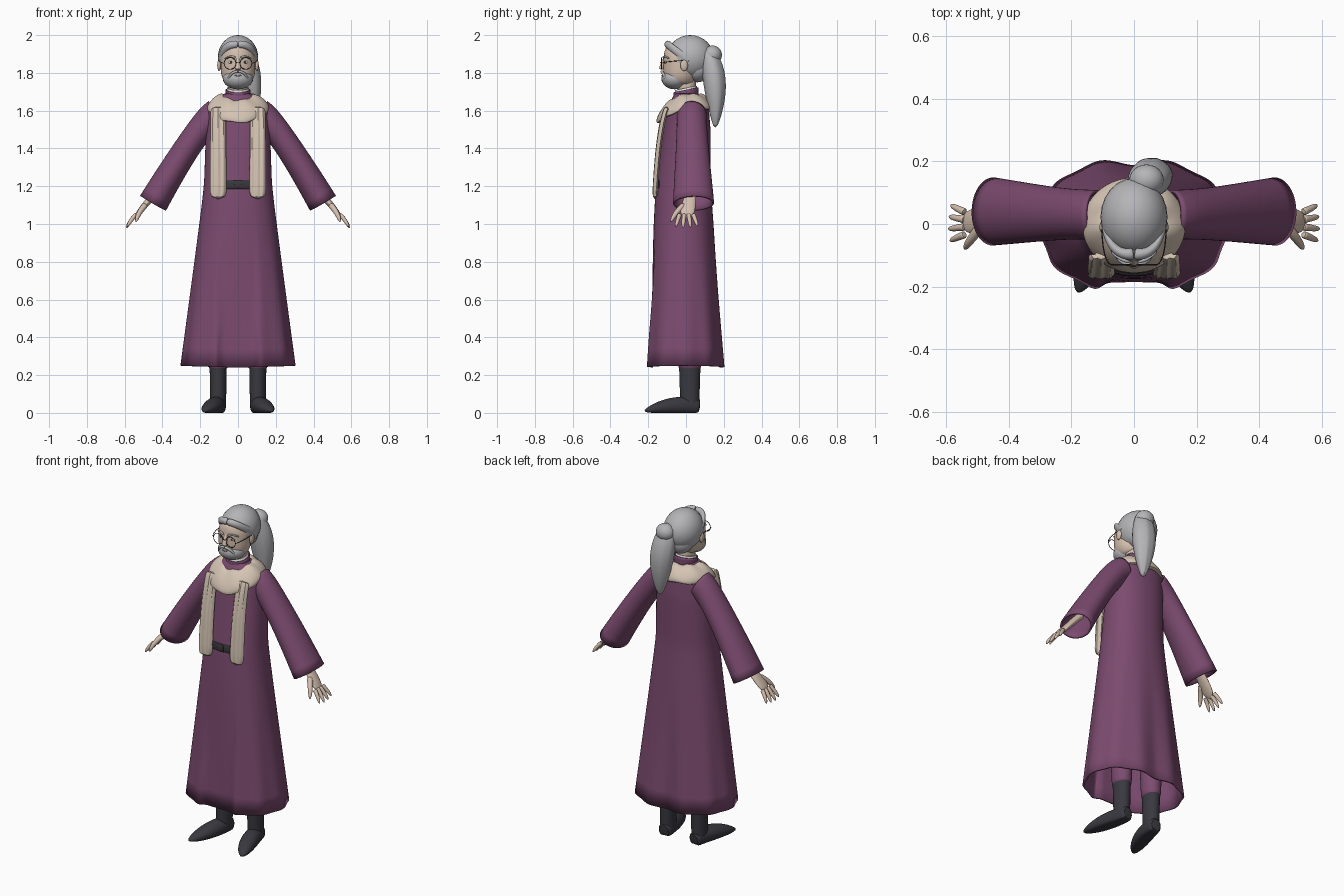
import bpy, bmesh
from math import sin, cos, pi, copysign, sqrt
from mathutils import Vector

if "Cube" in bpy.data.objects:
    bpy.data.objects.remove(bpy.data.objects["Cube"])

X, Y, Z = Vector((1, 0, 0)), Vector((0, 1, 0)), Vector((0, 0, 1))
parts = []


def material(name, red, green, blue):
    mat = bpy.data.materials.new(name)
    mat.use_nodes = True
    colour = (red, green, blue, 1)
    mat.diffuse_color = colour
    mat.node_tree.nodes["Principled BSDF"].inputs["Base Color"].default_value = colour
    return mat


robe_cloth = material("plum cloth", .2, .07, .16)
scarf_wool = material("cream wool", .66, .55, .45)
grey_hair = material("grey hair", .46, .46, .48)
skin = material("skin", .66, .52, .42)
leather = material("dark leather", .04, .04, .05)
metal = material("dark metal", .05, .04, .04)
off_white = material("off white", .75, .73, .7)
iris_brown = material("brown iris", .06, .04, .03)
lip_red = material("lip", .4, .23, .2)


def register(ob, name, mat):
    ob.name = name
    ob.data.materials.append(mat)
    parts.append(ob)


def loft(name, rings, mat, thickness=0, loop=False):
    """Skin point rings: closed solid, thick open shell or endless loop."""
    bm = bmesh.new()
    rows = [[bm.verts.new(point) for point in ring] for ring in rings]
    following = rows[1:] + rows[:1] if loop else rows[1:]
    for low, high in zip(rows, following):
        for i in range(len(low)):
            bm.faces.new((low[i - 1], low[i], high[i], high[i - 1]))
    if not (thickness or loop):
        bm.faces.new(rows[0])
        bm.faces.new(rows[-1])
    bmesh.ops.recalc_face_normals(bm, faces=bm.faces)
    mesh = bpy.data.meshes.new(name)
    bm.to_mesh(mesh)
    bm.free()
    ob = bpy.data.objects.new(name, mesh)
    bpy.context.collection.objects.link(ob)
    subdivision = ob.modifiers.new("smooth", "SUBSURF")
    subdivision.levels = subdivision.render_levels = 1
    if thickness:
        ob.modifiers.new("thickness", "SOLIDIFY").thickness = thickness
    register(ob, name, mat)


def section(z, half_width, front, back, sides=32, power=1):
    """Level oval ring reaching front and back by different depths."""
    ring = []
    for i in range(sides):
        angle = 2 * pi * i / sides
        x, y = (copysign(abs(t) ** power, t) for t in (cos(angle), sin(angle)))
        ring.append(Vector((half_width * x, (back - front) / 2 + y * (front + back) / 2, z)))
    return ring


def tube(name, path, wide, deep, mat, side=Y, flip=1, belly=0, tip=0, wave=0, floor=-1, thickness=0):
    """Oval tube along a line or bend, its half sizes changing from start to end."""
    points = [Vector((x * flip, y, z)) for x, y, z in path]
    start, end = points[0], points[-1]
    bend = points[1] if len(points) > 2 else (start + end) / 2
    steps, sides, rings = 10, 24, []
    for i in range(steps + 1):
        t = i / steps
        centre = start.lerp(bend, t).lerp(bend.lerp(end, t), t)
        along = (bend - start).lerp(end - bend, t).normalized()
        u = (side - along * side.dot(along)).normalized()
        v = along.cross(u)
        swell = belly * sin(pi * t)
        fade = sqrt(max(.05, 1 - t ** tip)) if tip else 1
        w = (wide[0] + (wide[1] - wide[0]) * t + swell) * fade
        d = (deep[0] + (deep[1] - deep[0]) * t + swell) * fade
        ring = []
        for k in range(sides):
            angle = 2 * pi * k / sides
            point = centre + u * w * cos(angle) + v * (d * sin(angle) + wave * cos(9 * cos(angle) + t))
            point.z = max(point.z, floor)
            ring.append(point)
        rings.append(ring)
    loft(name, rings, mat, thickness)


def ball(name, centre, size, mat):
    bpy.ops.mesh.primitive_uv_sphere_add(segments=24, ring_count=16, location=centre)
    bpy.context.object.scale = size
    register(bpy.context.object, name, mat)


# Long robe: hem, waist, chest, shoulder and neck, with pleats fading upward
def robe_ring(z, half_width, front, back):
    fold = max(0, 1 - z) / .75
    ring = section(z, half_width, front, back, sides=72, power=.9)
    for i, point in enumerate(ring):
        across = cos(2 * pi * i / 72)
        point.xy *= 1 + .02 * fold * cos(20 * pi * i / 72)
        if point.y < 0 and abs(point.x) < .1:
            point.y += .03 * fold
        if point.y > 0:
            point.y -= .02 * fold * max(0, 1 - 10 * abs(point.x))
        point.z += .01 * fold * abs(across)
    return ring


keys = [Vector(key) for key in ((.24, .3, .22, .21), (1.2, .18, .16, .13), (1.5, .17, .12, .13),
                                (1.62, .17, .1, .12), (1.69, .07, .06, .06))]
robe = [robe_ring(*a.lerp(b, step / 5)) for a, b in zip(keys, keys[1:]) for step in range(5)]
loft("robe", robe + [robe_ring(*keys[-1])], robe_cloth, thickness=.01)

# Belt and buckle shown between the scarf ends
tube("belt", [(-.1, -.14, 1.21), (0, -.186, 1.21), (.1, -.14, 1.21)], (.024, .024), (.005, .005), leather, side=Z)
tube("buckle", [(-.02, -.167, 1.21), (.02, -.167, 1.21)], (.02, .02), (.004, .004), metal, side=Z)


# Standing collar, pale shirt edge and neck
def collar(name, radius, height, mat):
    rings = []
    for step in range(4):
        ring = section(1.65 + height * step / 3, radius, radius, radius)
        for point in ring:
            point.z += point.y * step / 15
        rings.append(ring)
    loft(name, rings, mat, thickness=.006)


collar("collar", .067, .06, robe_cloth)
collar("shirt_collar", .058, .07, off_white)
tube("neck", [(0, .01, 1.62), (0, 0, 1.8)], (.05, .05), (.05, .05), skin)

# Scarf loop: slanted oval profile swept round the neck, dipping at the front
scarf = []
for k in range(12):
    turn = 2 * pi * k / 12
    reach = .12 + .045 * cos(turn) + .014 * sin(turn)
    ring = section(1.645 - .04 * cos(turn) + .02 * sin(turn), reach, reach * .95, reach * .9, sides=48)
    for i, point in enumerate(ring):
        angle = 2 * pi * i / 48
        dip = max(0, -sin(angle)) ** 1.5
        point.z += .004 * cos(7 * angle + turn) - dip * (.05 + .02 * cos(turn))
    scarf.append(ring)
loft("scarf_loop", scarf, scarf_wool, loop=True)

for flip, label in ((1, "left_"), (-1, "right_")):
    # Hanging scarf end and wide sleeve
    tube(label + "scarf_end", [(.105, -.1, 1.62), (.105, -.15, 1.5), (.105, -.165, 1.13)], (.04, .045), (.013, .013),
         scarf_wool, side=X, flip=flip, wave=.005)
    tube(label + "sleeve", [(.12, .03, 1.58), (.2, .03, 1.54), (.45, .04, 1.11)], (.08, .11), (.08, .08),
         robe_cloth, flip=flip, belly=-.01, thickness=.01)

    # Hand with spread fingers
    tube(label + "palm", [(.4, .03, 1.2), (.48, .02, 1.12), (.55, 0, 1.03)], (.025, .046), (.022, .013),
         skin, flip=flip, tip=8)
    for k, finger in enumerate(("index", "middle", "ring", "little")):
        spread = .024 * (k - 1.4)
        reach = 1 - .1 * abs(k - 1.3)
        root = Vector((.54, spread, 1.05))
        knuckle = root + Vector((.03, spread / 3, -.03)) * reach
        nail = root + Vector((.054, spread * .7, -.075)) * reach
        tube(label + finger + "_finger", [root, knuckle, nail], (.012, .009), (.012, .009), skin, flip=flip, tip=6)
    tube(label + "thumb", [(.49, -.01, 1.1), (.53, -.06, 1.06), (.54, -.08, 1.01)], (.017, .01), (.017, .01),
         skin, side=X, flip=flip, tip=6)

    # Trouser leg and boot
    tube(label + "trouser_leg", [(.105, .02, .6), (.105, .02, .22)], (.07, .05), (.07, .06), robe_cloth, side=X, flip=flip)
    tube(label + "boot_shaft", [(.105, .02, .27), (.105, .02, .02)], (.046, .042), (.058, .05), leather, side=X, flip=flip)
    tube(label + "boot_foot", [(.1, .075, .03), (.11, -.05, .05), (.18, -.22, .01)], (.035, .04), (.045, .025),
         leather, side=X, flip=flip, belly=.013, tip=6, floor=0)

    # Ear, eye and brow
    ball(label + "ear", (.1 * flip, -.01, 1.84), (.01, .02, .03), skin)
    ball(label + "eye", (.037 * flip, -.105, 1.856), (.015, .01, .008), off_white)
    ball(label + "iris", (.037 * flip, -.112, 1.856), (.006, .005, .006), iris_brown)
    tube(label + "eyebrow", [(.014, -.12, 1.88), (.045, -.116, 1.895), (.07, -.09, 1.875)], (.006, .004), (.006, .004),
         grey_hair, side=Z, flip=flip)

    # Round spectacles
    bpy.ops.mesh.primitive_torus_add(location=(.042 * flip, -.13, 1.85), rotation=(pi / 2, 0, 0),
                                     major_radius=.031, minor_radius=.002, minor_segments=6)
    register(bpy.context.object, label + "spectacle_rim", metal)
    tube(label + "spectacle_arm", [(.073, -.13, 1.85), (.1, -.12, 1.86), (.103, -.01, 1.866)], (.002, .002), (.002, .002),
         metal, side=Z, flip=flip)

    # Moustache and hair swept back from the brow
    tube(label + "moustache", [(0, -.127, 1.806), (.04, -.13, 1.81), (.052, -.1, 1.76)], (.007, .007), (.008, .008),
         grey_hair, side=Z, flip=flip)
    tube(label + "swept_lock", [(0, -.095, 1.95), (.08, -.11, 1.96), (.1, .02, 1.86)], (.02, .02), (.02, .008),
         grey_hair, side=Z, flip=flip)

tube("spectacle_bridge", [(-.012, -.13, 1.853), (0, -.14, 1.86), (.012, -.13, 1.853)], (.002, .002), (.002, .002),
     metal, side=Z)

# Head rounded toward chin and crown, with nose, lip and beard
head = []
for step in range(1, 16):
    level = step / 8 - 1
    bulge = sqrt(1 - abs(level) ** 3)
    head.append(section(1.84 + .12 * level, .092 * bulge, .12 * bulge ** .4, .06 * bulge))
loft("head", head, skin)
tube("nose", [(0, -.108, 1.885), (0, -.125, 1.85), (0, -.132, 1.818)], (.008, .017), (.008, .012), skin, side=X)
ball("lower_lip", (0, -.122, 1.786), (.02, .008, .006), lip_red)
ball("beard", (0, -.06, 1.77), (.08, .07, .057), grey_hair)

# Hair cap and gathered tail lying toward the left shoulder
ball("hair_cap", (0, .022, 1.882), (.107, .125, .118), grey_hair)
ball("hair_nape", (0, .06, 1.825), (.08, .07, .075), grey_hair)
ball("hair_gather", (.04, .14, 1.895), (.055, .05, .05), grey_hair)
tube("ponytail", [(.03, .11, 1.92), (.06, .17, 1.8), (.066, .155, 1.51)], (.045, .05), (.035, .04),
     grey_hair, side=X, belly=.025, tip=4, wave=.002)

for ob in parts:
    ob.select_set(True)
bpy.context.view_layer.objects.active = parts[0]
bpy.ops.object.shade_smooth_by_angle(angle=1)
